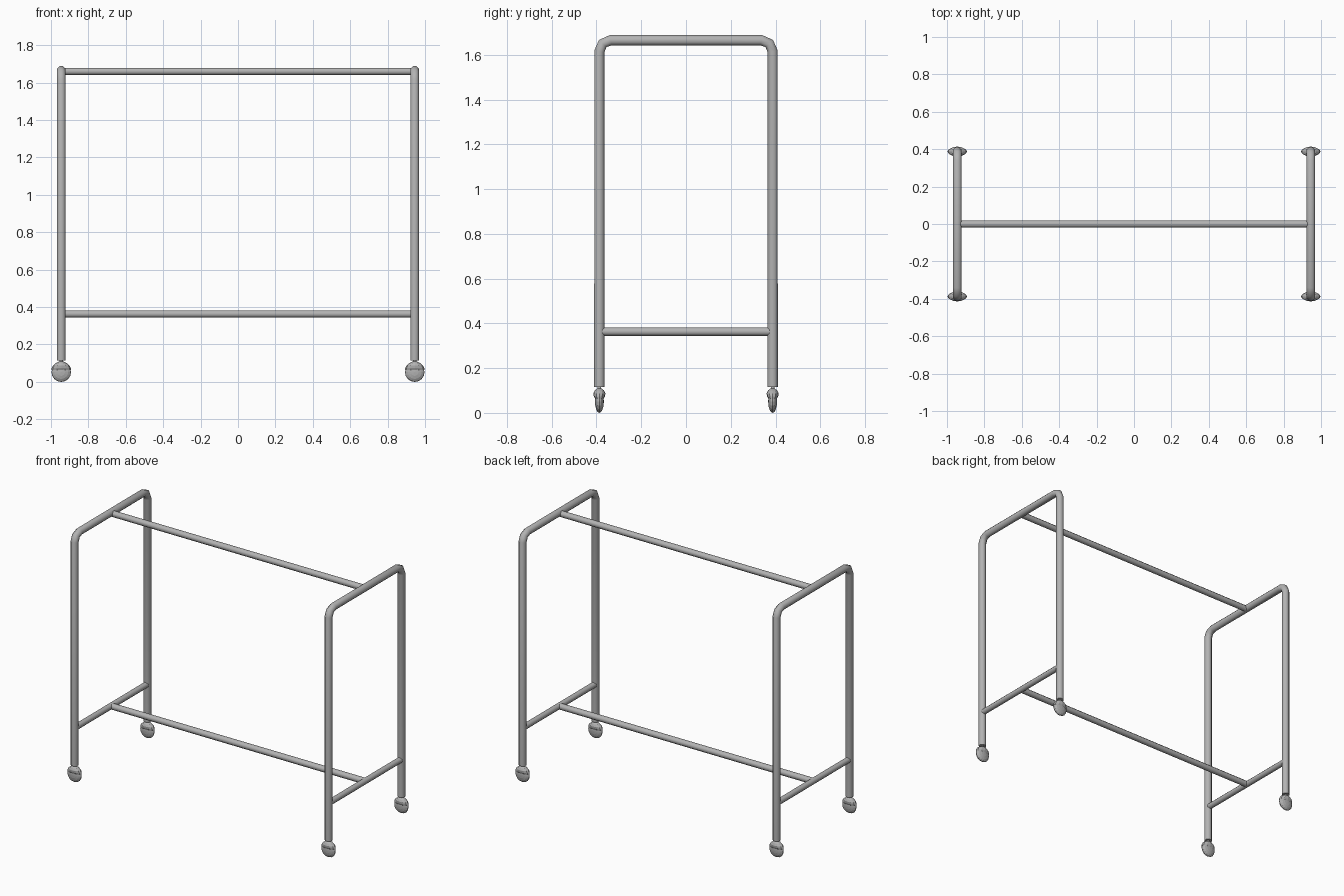
import bpy, bmesh, math
from mathutils import Matrix

if "Cube" in bpy.data.objects:
    bpy.data.objects.remove(bpy.data.objects["Cube"])

grey = bpy.data.materials.new("metal_grey")
grey.use_nodes = True
GREY = (0.45, 0.45, 0.45, 1)
grey.diffuse_color = GREY
grey.node_tree.nodes["Principled BSDF"].inputs["Base Color"].default_value = GREY

X, Y = 0.945, 0.387           # leg positions
TOP, LOW = 1.665, 0.363       # heights of the upper and lower bars
BEND = 0.05


def tube(name, points, radius):
    """Eight-sided capped tube along a path."""
    curve = bpy.data.curves.new(name, "CURVE")
    curve.dimensions = "3D"
    curve.bevel_depth = radius
    curve.bevel_resolution = 2
    curve.use_fill_caps = True
    spline = curve.splines.new("POLY")
    spline.points.add(len(points) - 1)
    for p, co in zip(spline.points, points):
        p.co = (*co, 1)
        p.tilt = math.pi / 8
    obj = bpy.data.objects.new(name, curve)
    bpy.context.collection.objects.link(obj)
    bpy.ops.object.select_all(action="DESELECT")
    obj.select_set(True)
    bpy.context.view_layer.objects.active = obj
    bpy.ops.object.convert(target="MESH")
    obj = bpy.context.object
    obj.data.materials.clear()
    obj.data.materials.append(grey)


def finish(name, bm, location):
    bmesh.ops.recalc_face_normals(bm, faces=bm.faces)
    mesh = bpy.data.meshes.new(name)
    bm.to_mesh(mesh)
    bm.free()
    mesh.materials.append(grey)
    obj = bpy.data.objects.new(name, mesh)
    obj.location = location
    bpy.context.collection.objects.link(obj)


def wheel(name, x, y):
    """Narrow rounded wheel turning about the y axis."""
    bm = bmesh.new()
    bmesh.ops.create_uvsphere(bm, u_segments=16, v_segments=8, radius=1)
    bmesh.ops.transform(bm, verts=bm.verts, matrix=Matrix.Diagonal((0.052, 0.052, 0.02, 1)))
    bmesh.ops.rotate(bm, verts=bm.verts, matrix=Matrix.Rotation(math.pi / 2, 3, "X"))
    finish(name, bm, (x, y, 0.052))


def hood(name, x, y):
    """Domed cover lofted through oval rings (half length, half width, height)."""
    rings = [(0.053, 0.019, 0.063), (0.051, 0.025, 0.074), (0.044, 0.027, 0.087),
             (0.029, 0.021, 0.1), (0.013, 0.011, 0.108)]
    bm = bmesh.new()
    loops = []
    for rx, ry, z in rings:
        angles = [math.tau * i / 12 for i in range(12)]
        loops.append([bm.verts.new((rx * math.cos(a), ry * math.sin(a), z)) for a in angles])
    for a, b in zip(loops, loops[1:]):
        for i in range(12):
            j = (i + 1) % 12
            bm.faces.new((a[i], a[j], b[j], b[i]))
    bm.faces.new(loops[0])
    bm.faces.new(loops[-1])
    finish(name, bm, (x, y, 0))


for side, x in (("left", X), ("right", -X)):
    # Bent end frame: two legs joined by a rounded top
    half = [(x, -Y, 0.115)]
    for deg in (0, 45, 90):
        a = math.radians(deg)
        half.append((x, -Y + BEND * (1 - math.cos(a)), TOP - BEND * (1 - math.sin(a))))
    tube(f"{side}_end_frame", half + [(px, -py, pz) for px, py, pz in reversed(half)], 0.025)
    tube(f"{side}_cross_bar", [(x, 0.01 - Y, LOW), (x, Y - 0.01, LOW)], 0.02)
    # Casters
    for end, y in (("front", -Y), ("back", Y)):
        wheel(f"{end}_{side}_wheel", x, y)
        hood(f"{end}_{side}_wheel_hood", x, y)
        tube(f"{end}_{side}_caster_stem", [(x, y, 0.1), (x, y, 0.13)], 0.009)

# Long bars between the end frames
tube("hanging_rail", [(-X + 0.01, 0, 1.66), (X - 0.01, 0, 1.66)], 0.0205)
tube("lower_rail", [(-X, 0, LOW), (X, 0, LOW)], 0.0205)
